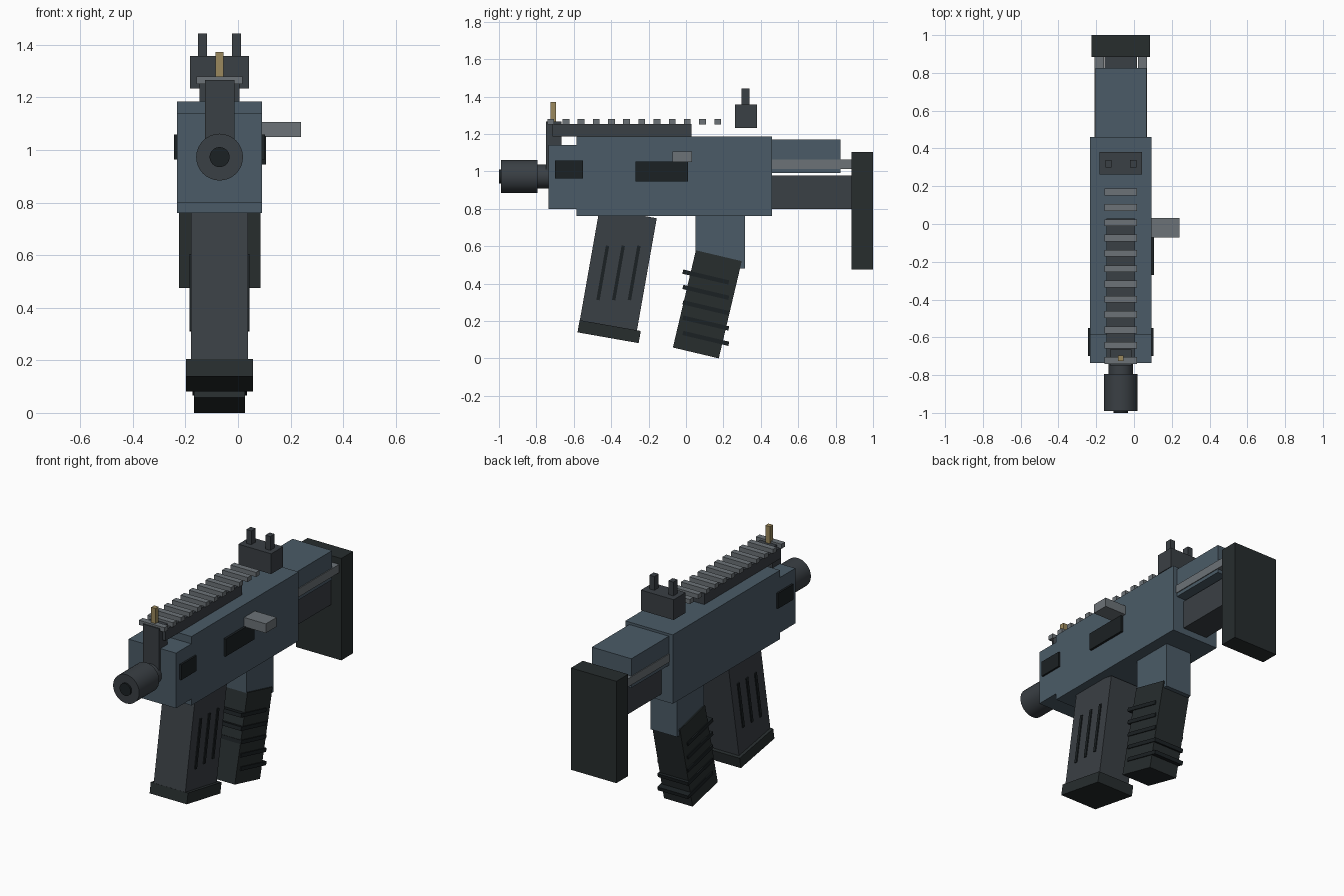
import bpy
import math

if "Cube" in bpy.data.objects:
    bpy.data.objects.remove(bpy.data.objects["Cube"])

CX = -0.07  # centre plane of the body


def material(name, rgb):
    m = bpy.data.materials.new(name)
    m.diffuse_color = (*rgb, 1)
    m.use_nodes = True
    m.node_tree.nodes["Principled BSDF"].inputs["Base Color"].default_value = m.diffuse_color
    return m


BLUE = material("blue_steel", (0.07, 0.105, 0.135))
GREY = material("dark_grey", (0.042, 0.05, 0.058))
DARK = material("dark_polymer", (0.02, 0.026, 0.027))
BLACK = material("black", (0.011, 0.015, 0.017))
LIGHT = material("light_metal", (0.15, 0.17, 0.185))
GOLD = material("brass", (0.33, 0.25, 0.11))


def block(name, x, y, z, size, mat, tilt=0):
    """Box by centre and size, tilted about the x axis in degrees."""
    bpy.ops.mesh.primitive_cube_add(size=1, location=(x, y, z))
    ob = bpy.context.object
    ob.name = name
    ob.scale = size
    bpy.ops.object.transform_apply(location=False, rotation=False, scale=True)
    ob.rotation_euler.x = math.radians(tilt)
    ob.data.materials.append(mat)
    return ob


def span(name, half, y0, y1, z0, z1, mat, x=CX):
    """Box by half width and its side-view limits."""
    return block(name, x, (y0 + y1) / 2, (z0 + z1) / 2,
                 (2 * half, y1 - y0, z1 - z0), mat)


def tube(name, r, y0, y1, mat, z=0.973):
    bpy.ops.mesh.primitive_cylinder_add(vertices=32, radius=r, depth=y1 - y0,
                                        location=(CX, (y0 + y1) / 2, z),
                                        rotation=(math.pi / 2, 0, 0))
    ob = bpy.context.object
    ob.name = name
    ob.data.materials.append(mat)
    bpy.ops.object.shade_smooth_by_angle()


# Receiver
span("receiver", 0.162, -0.585, 0.46, 0.76, 1.185, BLUE)
span("front_block", 0.162, -0.735, -0.585, 0.80, 1.14, BLUE)
span("rear_housing", 0.135, 0.46, 0.825, 0.99, 1.17, BLUE)

# Barrel
tube("barrel", 0.064, -0.80, -0.70, GREY)
tube("muzzle", 0.089, -0.99, -0.795, GREY)
tube("bore", 0.038, -1.0, -0.95, BLACK)

# Side details
span("ejection_port", 0.01, -0.27, 0.01, 0.945, 1.053, BLACK, x=0.096)
span("bolt_handle", 0.08, -0.072, 0.033, 1.05, 1.107, LIGHT, x=0.16)
for s in (-1, 1):
    span("front_vent", 0.01, -0.70, -0.55, 0.963, 1.058, BLACK, x=CX + s * 0.163)

# Top rail and its teeth
span("rail", 0.076, -0.715, 0.03, 1.185, 1.253, GREY)
for i in range(12):
    y = -0.723 + 0.0811 * i
    span("rail_tooth", 0.087, y - 0.018, y + 0.018, 1.251, 1.279, LIGHT)

# Sights
span("front_sight_base", 0.056, -0.748, -0.665, 1.00, 1.267, GREY)
span("front_sight_post", 0.015, -0.725, -0.695, 1.26, 1.372, GOLD)
span("rear_sight", 0.112, 0.263, 0.38, 1.233, 1.358, GREY)
for s in (-1, 1):
    span("rear_sight_ear", 0.017, 0.298, 0.34, 1.35, 1.443, GREY, x=CX + s * 0.065)

# Stock
span("stock_arm", 0.085, 0.46, 0.89, 0.80, 0.977, GREY)
for s in (-1, 1):
    span("stock_rod", 0.025, 0.46, 0.89, 1.012, 1.063, LIGHT, x=CX + s * 0.115)
span("butt_plate", 0.155, 0.885, 1.0, 0.475, 1.103, DARK)

# Magazine
block("magazine", CX, -0.363, 0.471, (0.216, 0.31, 0.62), GREY, -10)
block("magazine_base", CX, -0.411, 0.143, (0.254, 0.332, 0.066), DARK, -10)
for y in (-0.445, -0.361, -0.277):
    block("magazine_rib", CX, y, 0.457, (0.228, 0.018, 0.295), BLACK, -10)

# Pistol grip
span("grip_mount", 0.09, 0.052, 0.315, 0.48, 0.77, BLUE)
block("grip", CX, 0.114, 0.289, (0.195, 0.252, 0.534), DARK, -13.3)
for i in range(5):
    block("grip_rib", CX, 0.106, 0.435 - 0.082 * i, (0.207, 0.252, 0.023), BLACK, -13.3)
